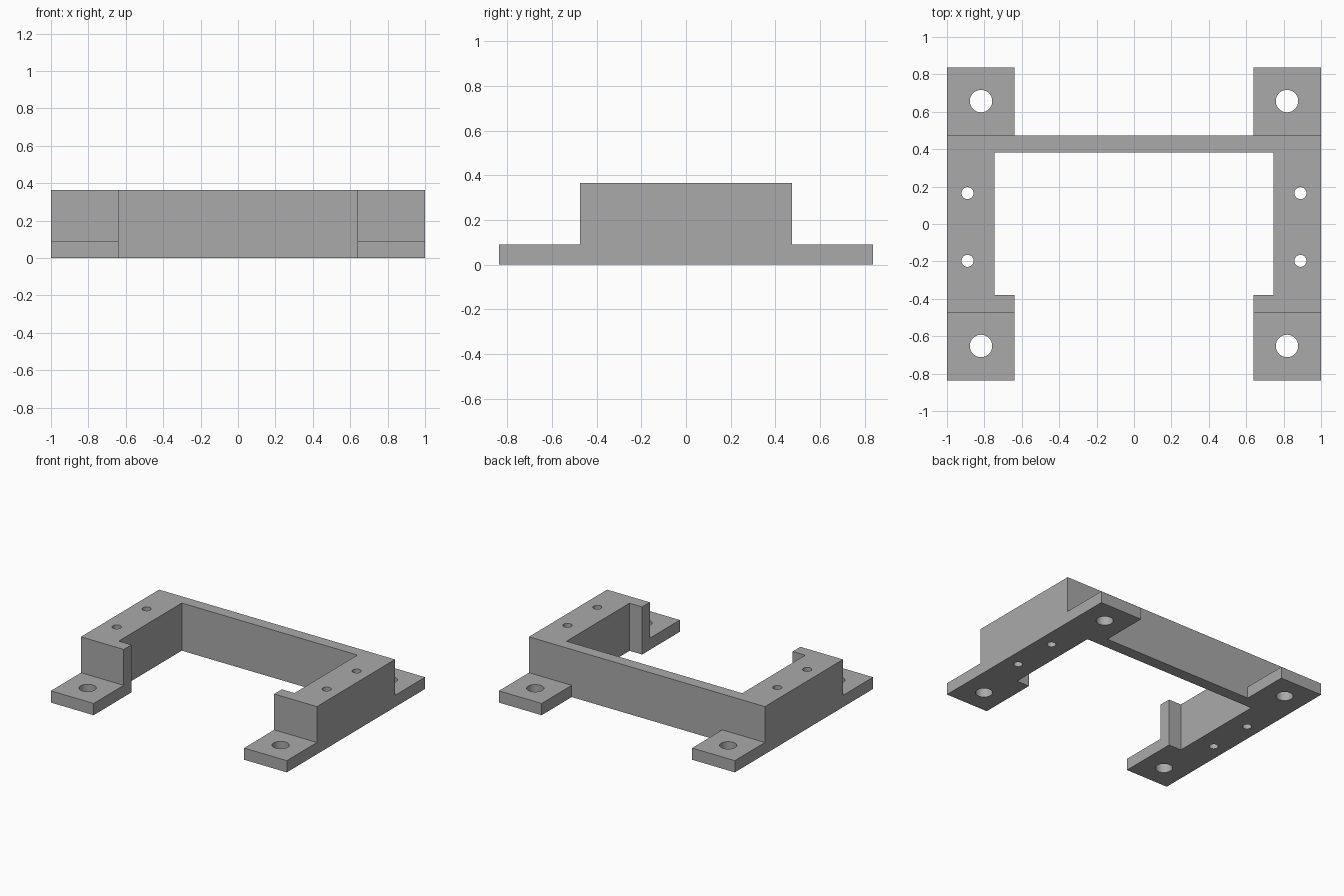
import bpy
import bmesh

cube = bpy.data.objects.get("Cube")
if cube:
    bpy.data.objects.remove(cube, do_unlink=True)

HEIGHT, FOOT = 0.365, 0.09       # body and foot heights
OUT_Y, BODY_Y = 0.837, 0.473     # foot ends and raised body ends

grey = bpy.data.materials.new("plain grey")
grey.use_nodes = True
colour = (0.4, 0.4, 0.4, 1)
grey.diffuse_color = colour
grey.node_tree.nodes["Principled BSDF"].inputs["Base Color"].default_value = colour


def prism(bm, outline, bottom, top):
    """Extrude a closed plan outline upward."""
    base = bm.faces.new([bm.verts.new((x, y, bottom)) for x, y in outline])
    up = bmesh.ops.extrude_face_region(bm, geom=[base])["geom"]
    verts = [v for v in up if isinstance(v, bmesh.types.BMVert)]
    bmesh.ops.translate(bm, verts=verts, vec=(0, 0, top - bottom))


def finish(name, bm):
    bmesh.ops.recalc_face_normals(bm, faces=bm.faces)
    mesh = bpy.data.meshes.new(name)
    bm.to_mesh(mesh)
    bm.free()
    mesh.materials.append(grey)
    obj = bpy.data.objects.new(name, mesh)
    bpy.context.collection.objects.link(obj)
    return obj


# U-shaped frame: left half of the plan, mirrored to close the outline
half = [(0, 0.383), (0.745, 0.383), (0.745, -0.38), (0.638, -0.38),
        (0.638, -OUT_Y), (1, -OUT_Y), (1, OUT_Y), (0.638, OUT_Y),
        (0.638, BODY_Y), (0, BODY_Y)]
outline = half[1:-1] + [(-x, y) for x, y in reversed(half[1:-1])]
bm = bmesh.new()
prism(bm, outline, 0, HEIGHT)
frame = finish("mounting_frame", bm)

# Blocks that lower the four feet, and round screw holes
bm = bmesh.new()
for side in (-1, 1):
    near, far = side * BODY_Y, side * 1.2
    prism(bm, [(-1.2, near), (1.2, near), (1.2, far), (-1.2, far)], FOOT, 1)
foot_cutter = finish("foot_cutter", bm)

bm = bmesh.new()
for x, y, radius in ((0.818, 0.657, 0.06), (0.818, -0.652, 0.06),
                     (0.89, 0.165, 0.032), (0.89, -0.197, 0.032)):
    for side in (-1, 1):
        made = bmesh.ops.create_cone(bm, cap_ends=True, segments=40, depth=2,
                                     radius1=radius, radius2=radius)
        bmesh.ops.translate(bm, verts=made["verts"], vec=(side * x, y, 0))
hole_cutter = finish("hole_cutter", bm)

# Cut the frame, then drop the cutters
bpy.ops.object.select_all(action='DESELECT')
frame.select_set(True)
bpy.context.view_layer.objects.active = frame
for cutter in (foot_cutter, hole_cutter):
    cutter.hide_render = True
    mod = frame.modifiers.new(cutter.name, 'BOOLEAN')
    mod.operation = 'DIFFERENCE'
    mod.solver = 'EXACT'
    mod.object = cutter
    bpy.ops.object.modifier_apply(modifier=mod.name)
    bpy.data.objects.remove(cutter, do_unlink=True)
bpy.ops.object.shade_smooth_by_angle()
